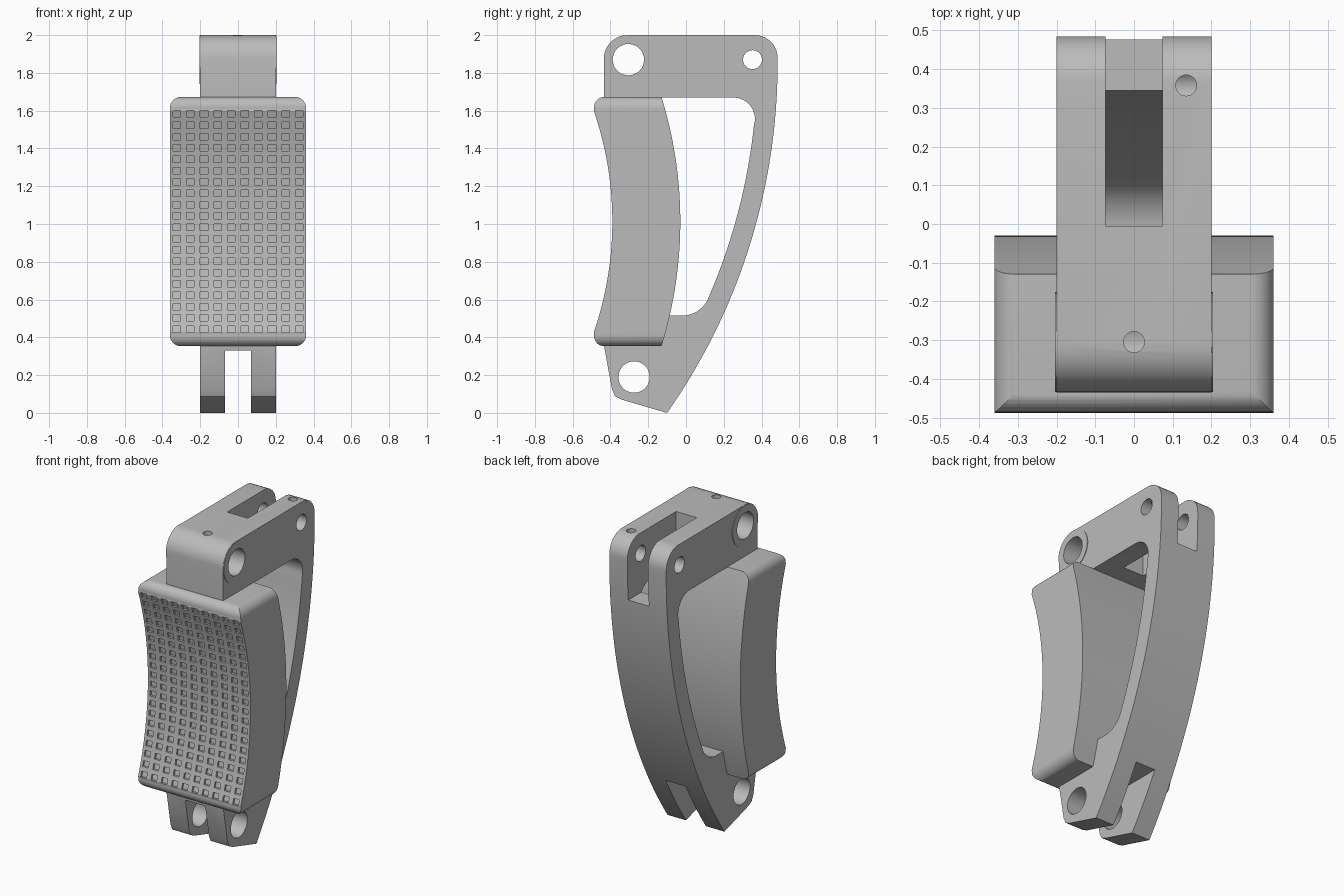
import bpy, bmesh, math
from mathutils import Matrix, Vector

if "Cube" in bpy.data.objects:
    bpy.data.objects.remove(bpy.data.objects["Cube"], do_unlink=True)

grey = bpy.data.materials.new("plain grey")
grey.use_nodes = True
grey.diffuse_color = (0.5, 0.5, 0.5, 1)
grey.node_tree.nodes["Principled BSDF"].inputs["Base Color"].default_value = (0.5, 0.5, 0.5, 1)


def finish(bm, name):
    bmesh.ops.recalc_face_normals(bm, faces=bm.faces)
    mesh = bpy.data.meshes.new(name)
    bm.to_mesh(mesh)
    bm.free()
    mesh.materials.append(grey)
    obj = bpy.data.objects.new(name, mesh)
    bpy.context.collection.objects.link(obj)
    return obj


def arc(cu, cv, r, start, end, n=10):
    angles = [math.radians(start + (end - start) * i / n) for i in range(n + 1)]
    return [(cu + r * math.cos(a), cv + r * math.sin(a)) for a in angles]


def extrude(name, points, place, depth):
    """Extrude a 2D outline; place maps (u, v) to the start position."""
    bm = bmesh.new()
    face = bm.faces.new([bm.verts.new(place(u, v)) for u, v in points])
    moved = bmesh.ops.extrude_face_region(bm, geom=[face])["geom"]
    bmesh.ops.translate(bm, vec=depth, verts=[g for g in moved if isinstance(g, bmesh.types.BMVert)])
    return finish(bm, name)


def side_profile(name, points, half):
    return extrude(name, points, lambda y, z: (-half, y, z), Vector((2 * half, 0, 0)))


def box(name, low, high):
    bm = bmesh.new()
    low, high = Vector(low), Vector(high)
    size = Matrix.Diagonal((high - low).to_4d())
    bmesh.ops.create_cube(bm, size=1, matrix=Matrix.Translation((low + high) / 2) @ size)
    return finish(bm, name)


def combine(target, tool, operation="DIFFERENCE"):
    mod = target.modifiers.new(tool.name, "BOOLEAN")
    mod.operation, mod.solver, mod.object = operation, "EXACT", tool
    bpy.context.view_layer.objects.active = target
    bpy.ops.object.modifier_apply(modifier=mod.name)
    bpy.data.objects.remove(tool, do_unlink=True)


def smooth(obj):
    bpy.ops.object.select_all(action="DESELECT")
    obj.select_set(True)
    bpy.context.view_layer.objects.active = obj
    bpy.ops.object.shade_smooth_by_angle(angle=math.radians(25))


# Lever frame: head, bowed back strut, lower fork and hidden spine
BOW_Y, BOW_Z, BOW_R = -2.733, 1.85, 3.218
outline = arc(-0.31, 1.875, 0.125, 180, 90) + arc(0.365, 1.88, 0.12, 90, 0)
outline += arc(BOW_Y, BOW_Z, BOW_R, 0, -35.1, 32)
outline += [(-0.34, 0.07), (-0.375, 0.088), (-0.392, 0.125), (-0.435, 0.36), (-0.435, 0.4),
            (-0.3, 0.45), (-0.3, 1.6), (-0.435, 1.63)]
frame = side_profile("lever_frame", outline, 0.2)

# Raised rims around the main pivot
rim = side_profile("pivot_rim", arc(-0.305, 1.87, 0.129, 0, 354, 59), 0.204)
combine(frame, rim, "UNION")

# Rounded window
window = [(-0.2, 0.515), (-0.2, 1.67)] + arc(0.25, 1.555, 0.115, 90, -4)
window += arc(BOW_Y, BOW_Z, BOW_R - 0.108, -6, -23.6, 20)
window += arc(-0.02, 0.665, 0.15, -27, -90)
combine(frame, side_profile("window_cutter", window, 0.4))

# Upper and lower fork slots
combine(frame, box("upper_slot", (-0.073, -0.005, 1.62), (0.073, 0.7, 2.2)))
combine(frame, box("lower_slot", (-0.07, -0.7, -0.2), (0.07, 0.7, 0.33)))

# Cross holes for the pins
for y, z, r in [(-0.305, 1.87, 0.083), (0.352, 1.87, 0.05), (-0.275, 0.19, 0.083)]:
    combine(frame, side_profile("pin_hole", arc(y, z, r, 0, 350, 35), 0.4))

# Small set-screw holes from above
for x, y in [(0, -0.305), (0.135, 0.358)]:
    screw = extrude("screw_hole", arc(x, y, 0.027, 0, 345, 23),
                    lambda u, v: (u, v, 1.87), Vector((0, 0, 0.3)))
    combine(frame, screw)
smooth(frame)

# Finger pad: concave front, convex back
MID, FRONT_Y, FRONT_R = 1.013, -2.19, 1.8
pad_side = arc(-0.432, 1.618, 0.055, 90, 190, 8)
pad_side += arc(FRONT_Y, MID, FRONT_R, 19, -19, 28)
pad_side += arc(-0.432, 0.408, 0.055, 170, 270, 8)
pad_side += arc(-2.26, MID, 2.23, -17.2, 17.2, 28)
pad = side_profile("finger_pad", pad_side, 0.362)

# Round the pad's corners as seen from the front
round_r = 0.06
corners = []
for start, sx, sz in [(0, 1, 1), (90, -1, 1), (180, -1, -1), (270, 1, -1)]:
    corners += arc(sx * (0.361 - round_r), MID + sz * (0.66 - round_r), round_r, start, start + 90, 8)
combine(pad, extrude("pad_rounding", corners, lambda x, z: (x, -1, z), Vector((0, 2, 0))), "INTERSECT")


# Grip pits that follow the concave front
def front_y(z):
    return FRONT_Y + math.sqrt(FRONT_R ** 2 - (z - MID) ** 2)


bm = bmesh.new()
for row in range(20):
    for col in range(10):
        x, z = (col - 4.5) * 0.072, MID + (row - 9.5) * 0.06
        cube = bmesh.ops.create_cube(bm, size=1)["verts"]
        for v in cube:
            height = z + v.co.z * 0.034
            v.co = (x + v.co.x * 0.04, front_y(height) + (0.014 if v.co.y > 0 else -0.03), height)
combine(pad, finish(bm, "grip_pits"))
smooth(pad)
